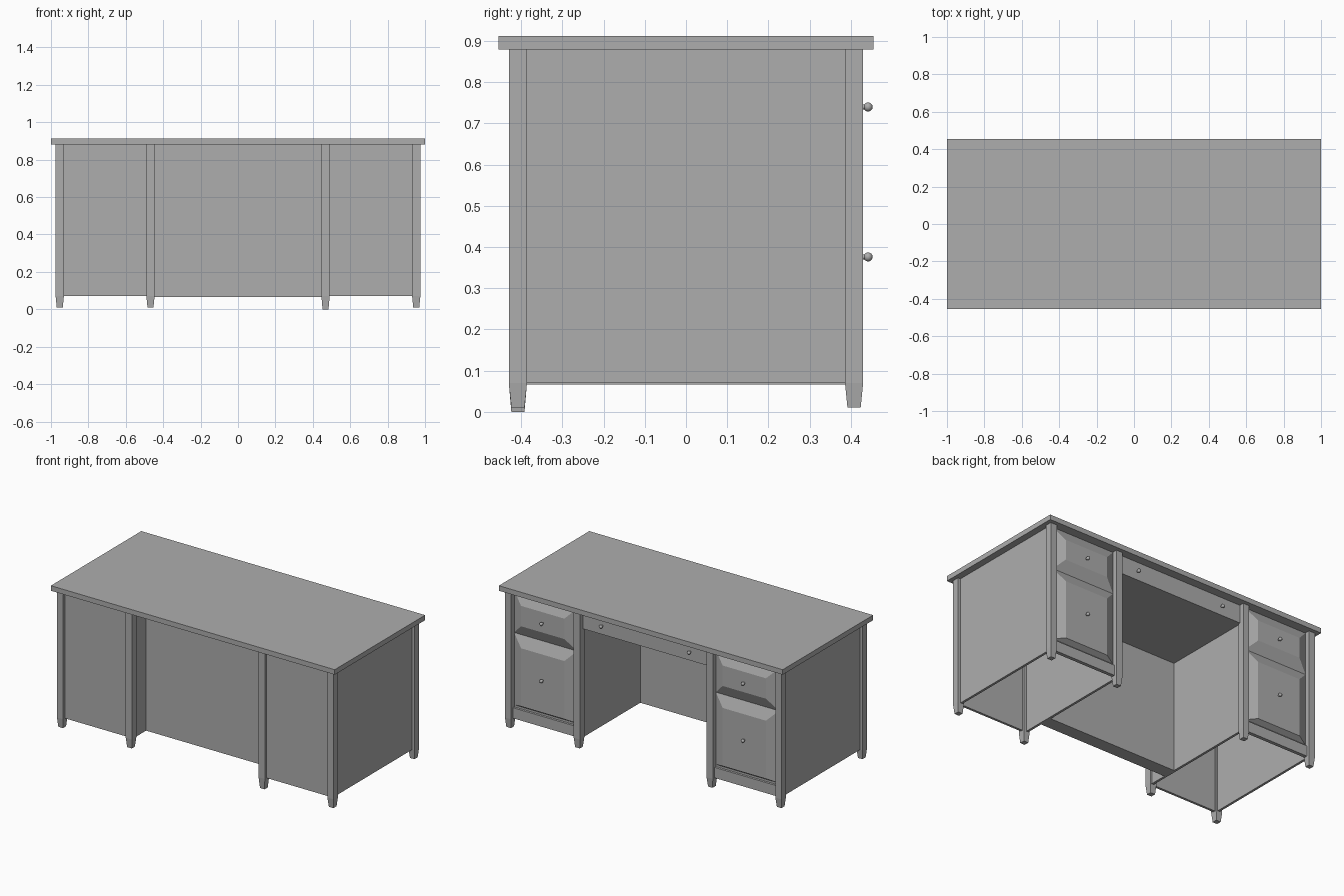
import bpy, bmesh, math
from mathutils import Matrix

cube = bpy.data.objects.get("Cube")
if cube:
    bpy.data.objects.remove(cube)

grey = bpy.data.materials.new("plain grey")
grey.use_nodes = True
COLOUR = (0.42, 0.42, 0.42, 1)
grey.diffuse_color = COLOUR
grey.node_tree.nodes["Principled BSDF"].inputs["Base Color"].default_value = COLOUR


def finish(name, bm):
    bmesh.ops.recalc_face_normals(bm, faces=bm.faces)
    mesh = bpy.data.meshes.new(name)
    bm.to_mesh(mesh)
    bm.free()
    mesh.materials.append(grey)
    ob = bpy.data.objects.new(name, mesh)
    bpy.context.collection.objects.link(ob)
    return ob


def box(name, x, y, z):
    """Box from (low, high) ranges."""
    bm = bmesh.new()
    bmesh.ops.create_cube(bm, size=1)
    for v in bm.verts:
        v.co = [r[0] if c < 0 else r[1] for c, r in zip(v.co, (x, y, z))]
    return finish(name, bm)


def loft(name, rings):
    """Skin a list of four-point rings and cap both ends."""
    bm = bmesh.new()
    loops = [[bm.verts.new(p) for p in ring] for ring in rings]
    for a, b in zip(loops, loops[1:]):
        for i in range(4):
            j = (i + 1) % 4
            bm.faces.new((a[i], a[j], b[j], b[i]))
    bm.faces.new(loops[0])
    bm.faces.new(loops[-1])
    return finish(name, bm)


def leg(name, x, y, foot):
    """Square post with a tapered foot."""
    def ring(h, z):
        return [(x + a * h, y + b * h, z) for a, b in ((-1, -1), (1, -1), (1, 1), (-1, 1))]
    loft(name, [ring(0.016, foot), ring(0.022, 0.07), ring(0.022, TOP)])


def drawer(name, x, z, side, low):
    """Raised drawer front with wide sloping edges."""
    def ring(y, s, b, t):
        return [(x[0] + s, y, z[0] + b), (x[1] - s, y, z[0] + b),
                (x[1] - s, y, z[1] - t), (x[0] + s, y, z[1] - t)]
    loft(name, [ring(0.38, 0, 0, 0), ring(0.397, 0, 0, 0), ring(0.428, side, low, side)])


def knob(name, x, y, z):
    """Round knob on a short stem, pointing to the back."""
    bm = bmesh.new()
    bmesh.ops.create_uvsphere(bm, u_segments=12, v_segments=8, radius=0.011,
                              matrix=Matrix.Translation((x, y + 0.014, z)))
    bmesh.ops.create_cone(bm, cap_ends=True, segments=10, radius1=0.006, radius2=0.006, depth=0.016,
                          matrix=Matrix.Translation((x, y + 0.004, z)) @ Matrix.Rotation(math.pi / 2, 4, 'X'))
    for f in bm.faces:
        f.smooth = True
    finish(name, bm)


TOP = 0.88
LEG_Y = 0.408
OUTER, INNER = 0.953, 0.468

# Desk top
box("desk_top", (-1, 1), (-0.455, 0.455), (TOP, 0.912))

for side, s in (("left", 1), ("right", -1)):
    def span(a, b):
        return tuple(sorted((s * a, s * b)))

    # Legs
    for place, x in (("outer", OUTER), ("inner", INNER)):
        for end, y in (("front", -LEG_Y), ("back", LEG_Y)):
            long_foot = s > 0 and place == "inner" and end == "front"
            leg(f"{side}_{place}_{end}_leg", s * x, y, 0 if long_foot else 0.01)

    # Hollow pedestal, open underneath
    box(f"{side}_outer_panel", span(0.942, 0.957), (-0.39, 0.39), (0.07, TOP))
    box(f"{side}_inner_panel", span(0.455, 0.47), (-0.39, 0.39), (0.066, TOP))
    box(f"{side}_front_panel", span(0.485, 0.935), (-0.413, -0.398), (0.07, TOP))

    # Drawers and plinth on the working side
    width = span(0.488, 0.933)
    drawer(f"{side}_upper_drawer", width, (0.61, TOP), 0.07, 0.07)
    drawer(f"{side}_lower_drawer", width, (0.15, 0.61), 0.07, 0.02)
    box(f"{side}_plinth", width, (0.39, 0.412), (0.07, 0.137))
    box(f"{side}_plinth_backing", width, (0.38, 0.398), (0.09, 0.15))
    for level, z in (("upper", 0.74), ("lower", 0.376)):
        knob(f"{side}_{level}_knob", s * 0.71, 0.428, z)
    knob(f"{side}_centre_knob", s * 0.31, 0.4, 0.82)

# Kneehole: recessed front panel and wide centre drawer
box("modesty_panel", (-0.46, 0.46), (-0.275, -0.19), (0.066, TOP))
box("centre_drawer", (-0.458, 0.458), (-0.2, 0.4), (0.765, TOP))
